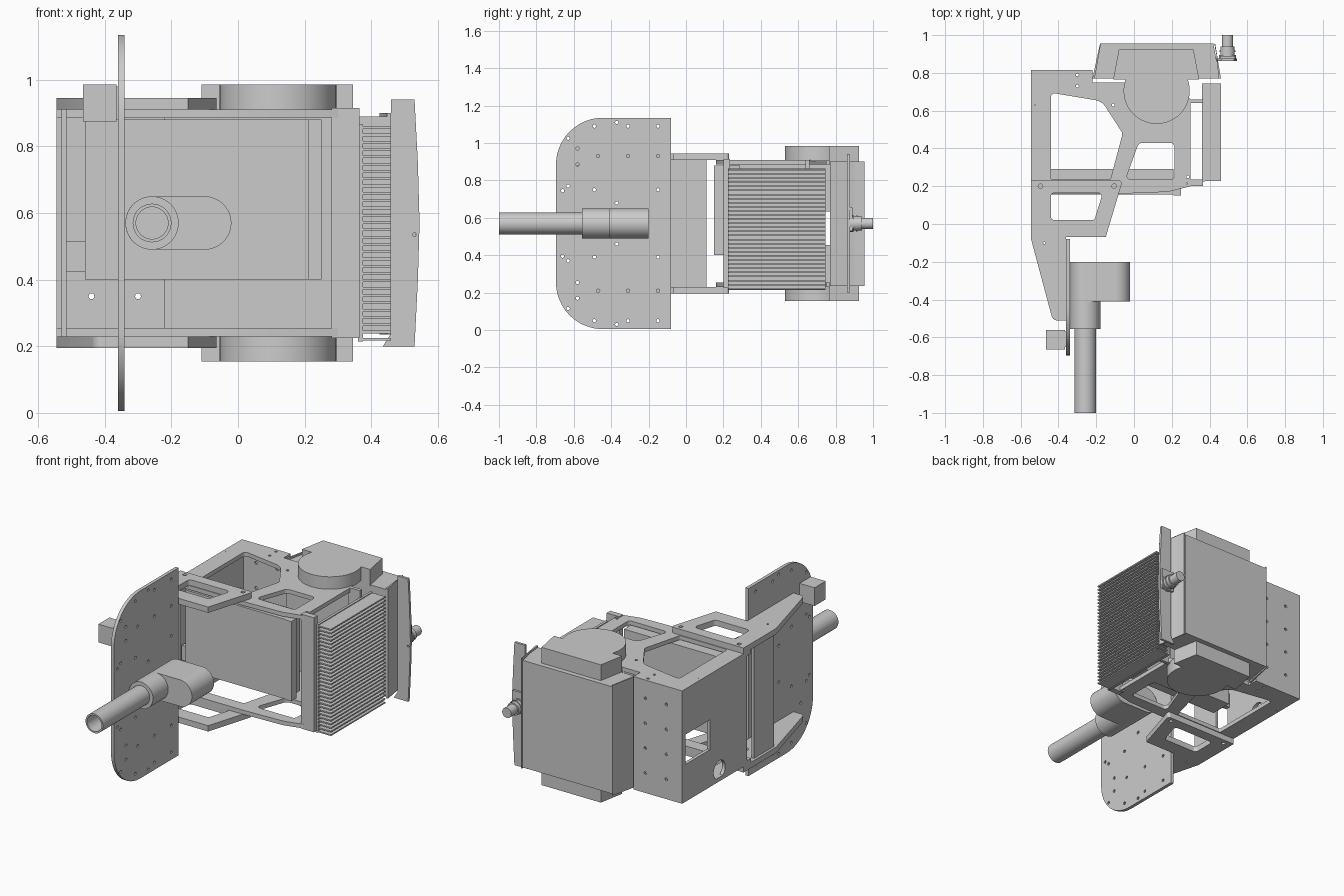
import bpy, bmesh, math
from mathutils import Vector

if "Cube" in bpy.data.objects:
    bpy.data.objects.remove(bpy.data.objects["Cube"])

MID = 0.57  # height of the horizontal symmetry plane


def fillet(pts, r, n=8):
    """Round the corners of a polygon; r is one radius or one per corner."""
    out = []
    for i, p in enumerate(pts):
        rad = r[i] if isinstance(r, (list, tuple)) else r
        p = Vector(p)
        if rad <= 0:
            out.append(p)
            continue
        a = (Vector(pts[i - 1]) - p).normalized()
        b = (Vector(pts[(i + 1) % len(pts)]) - p).normalized()
        half = a.angle(b) / 2
        d = rad / math.tan(half)
        c = p + (a + b).normalized() * (rad / math.sin(half))
        v0, v1 = p + a * d - c, p + b * d - c
        for k in range(n + 1):
            v = v0.lerp(v1, k / n).normalized() * rad
            out.append(c + v)
    return out


def circle(u, v, r, n=32):
    return [(u + r * math.cos(2 * math.pi * k / n), v + r * math.sin(2 * math.pi * k / n)) for k in range(n)]


def prism(name, outline, lo, hi, axis='z', holes=()):
    """Extrude a flat outline with holes along an axis (x: yz, y: xz, z: xy)."""
    cu = bpy.data.curves.new(name, 'CURVE')
    cu.dimensions, cu.fill_mode, cu.extrude = '2D', 'BOTH', (hi - lo) / 2
    for loop in (outline, *holes):
        sp = cu.splines.new('POLY')
        sp.points.add(len(loop) - 1)
        for q, p in zip(sp.points, loop):
            q.co = (p[0], p[1], 0, 1)
        sp.use_cyclic_u = True
    tmp = bpy.data.objects.new(name + "_curve", cu)
    bpy.context.collection.objects.link(tmp)
    dg = bpy.context.evaluated_depsgraph_get()
    me = bpy.data.meshes.new_from_object(tmp.evaluated_get(dg))
    bpy.data.objects.remove(tmp)
    bm = bmesh.new()
    bm.from_mesh(me)
    m = (lo + hi) / 2
    for v in bm.verts:
        a, b, w = v.co.x, v.co.y, v.co.z + m
        v.co = {'x': (w, a, b), 'y': (a, w, b), 'z': (a, b, w)}[axis]
    bmesh.ops.remove_doubles(bm, verts=bm.verts, dist=1e-5)
    bmesh.ops.recalc_face_normals(bm, faces=bm.faces)
    bm.to_mesh(me)
    bm.free()
    me.name = name
    ob = bpy.data.objects.new(name, me)
    bpy.context.collection.objects.link(ob)
    bpy.ops.object.select_all(action='DESELECT')
    bpy.context.view_layer.objects.active = ob
    ob.select_set(True)
    bpy.ops.object.shade_smooth_by_angle(angle=math.radians(30))
    return ob


def rect(u0, u1, v0, v1):
    return [(u0, v0), (u1, v0), (u1, v1), (u0, v1)]


def box(name, x0, x1, y0, y1, z0, z1):
    return prism(name, rect(x0, x1, y0, y1), z0, z1)


def pair(name, outline, lo, hi, holes=()):
    """Horizontal part built above and mirrored below the symmetry plane."""
    prism("upper_" + name, outline, lo, hi, 'z', holes)
    prism("lower_" + name, outline, 2 * MID - hi, 2 * MID - lo, 'z', holes)


# Main frame plates with two rounded windows and bolt holes
main = [(-.545, .16), (-.08, .16), (.18, .17), (.3, .2), (.3, .66), (.2, .75),
        (-.22, .75), (-.22, .815), (-.545, .815)]
win_a = fillet([(-.44, .235), (-.125, .235), (-.06, .48), (-.17, .65), (-.44, .695)], [.01, .01, .03, .08, .02])
win_b = fillet([(-.045, .235), (.215, .235), (.215, .43), (.025, .43)], [.02, .02, .025, .03])
win_c = fillet([(-.44, .02), (-.21, .02), (-.165, .165), (-.44, .165)], .02)
bolts = [circle(x, y, .008, 10) for x, y in [(-.53, .63), (-.3, .73), (-.3, .79), (-.11, .63), (.285, .25), (.285, .215)]]
bolt_c = [circle(x, y, .012, 12) for x, y in [(-.495, .2), (-.105, .2)]]
slot = [(-.44, .165), (-.165, .165), (-.155, .2), (-.44, .2)]
pair("main_frame", main, .885, .91, [win_a, win_b, *bolts])

# Front frame arms
arm = fillet([(-.545, -.08), (-.43, -.51), (-.36, -.51), (-.36, -.07), (-.15, -.07), (-.06, .23), (-.545, .23)],
             [0, .03, 0, 0, 0, .015, 0])
pair("front_arm", arm, .91, .945, [win_c, *bolt_c, circle(-.475, -.1, .006, 10)])

# Pivot discs and their caps
pair("pivot_disc", circle(.12, .705, .175, 64), .905, .985)
pair("pivot_cap", [(-.11, .765), (.345, .765), (.315, .925), (-.08, .925)], .885, .985)

# Rear housing with slanted sides and front lips
prism("rear_housing", [(-.215, .77), (.455, .77), (.42, .955), (-.18, .955)], .245, .89)
for i, (x, t) in enumerate([(-.22, .04), (.46, -.035)]):
    prism("housing_side_%d" % i, [(x, .77), (x + .012 * (1 if t > 0 else -1), .77), (x + t + .005, .955), (x + t, .955)], .235, .9)

# Left side panels and rear panel
prism("left_panel", rect(.2, .8, .23, .91), -.545, -.525, 'x',
      [rect(.55, .785, .455, .635), circle(.46, .3, .055)])
box("left_front_panel", -.53, -.515, -.08, .11, .23, .91)
box("left_inner_strip", -.515, -.46, .2, .23, .425, .515)
prism("rear_panel", rect(-.545, -.22, .23, .91), .8, .815, 'y',
      [circle(x, z, .009, 10) for x in (-.44, -.3) for z in (.35, .5, .65, .8)])

# Electronics box between the plates
box("equipment_box", -.46, .21, .155, .29, .4, .88)
box("box_end_flange", .21, .25, .15, .2, .4, .88)

# Cooling fins with backing plate and posts
box("fin_post", .28, .365, .2, .235, .225, .915)
box("fin_rear_post", .285, .365, .64, .66, .225, .91)
box("fin_base", .36, .375, .225, .745, .215, .865)
fin = box("cooling_fins", .37, .46, .228, .745, .217, .225)
arr = fin.modifiers.new("stack", 'ARRAY')
arr.count, arr.use_relative_offset, arr.use_constant_offset = 30, False, True
arr.constant_offset_displace = (0, 0, .0219)

# Large rounded shield plate with bolt holes
spots = [(-.58, .40), (-.58, .315), (-.47, .36), (-.31, .36), (-.15, .36), (-.49, .52), (-.37, .54),
         (-.31, .52), (-.15, .52), (-.63, .455), (-.63, .2), (-.66, .175), (-.49, .18), (-.37, .11), (-.15, .18)]
prism("shield_plate", fillet([(-.695, .005), (-.08, .005), (-.08, 1.135), (-.695, 1.135)], [.25, 0, 0, .25], 14),
      -.36, -.34, 'x', [circle(y, MID + s * dz, .009, 10) for y, dz in spots for s in (1, -1)])
box("shield_block", -.465, -.365, -.665, -.56, .875, .985)
box("shield_block_mount", -.37, -.355, -.65, -.57, .88, .98)

# Barrel: offset mount, collar and hollow tube
stadium = fillet(rect(-.338, -.02, .49, .65), .0799, 20)
prism("barrel_mount", stadium, -.41, -.2, 'y')
prism("barrel_collar", circle(-.258, MID, .08, 48), -.555, -.405, 'y')
prism("barrel_tube", circle(-.258, MID, .058, 48), -1, -.55, 'y', [circle(-.258, MID, .048, 48)])

# Rear tail plate and connector
prism("tail_plate", [(.435, .2), (.53, .2), (.54, .4), (.545, .57), (.54, .75), (.53, .94), (.46, .94), (.46, .24)],
      .862, .877, 'y', [circle(.53, .535, .006, 10)])
box("connector_bracket", .455, .535, .877, .89, .53, .655)
for i, (r, y0, y1) in enumerate([(.045, .875, .895), (.038, .895, .94), (.042, .91, .918), (.03, .94, 1.0)]):
    prism("connector_ring_%d" % i, circle(.495, MID, r), y0, y1, 'y')
